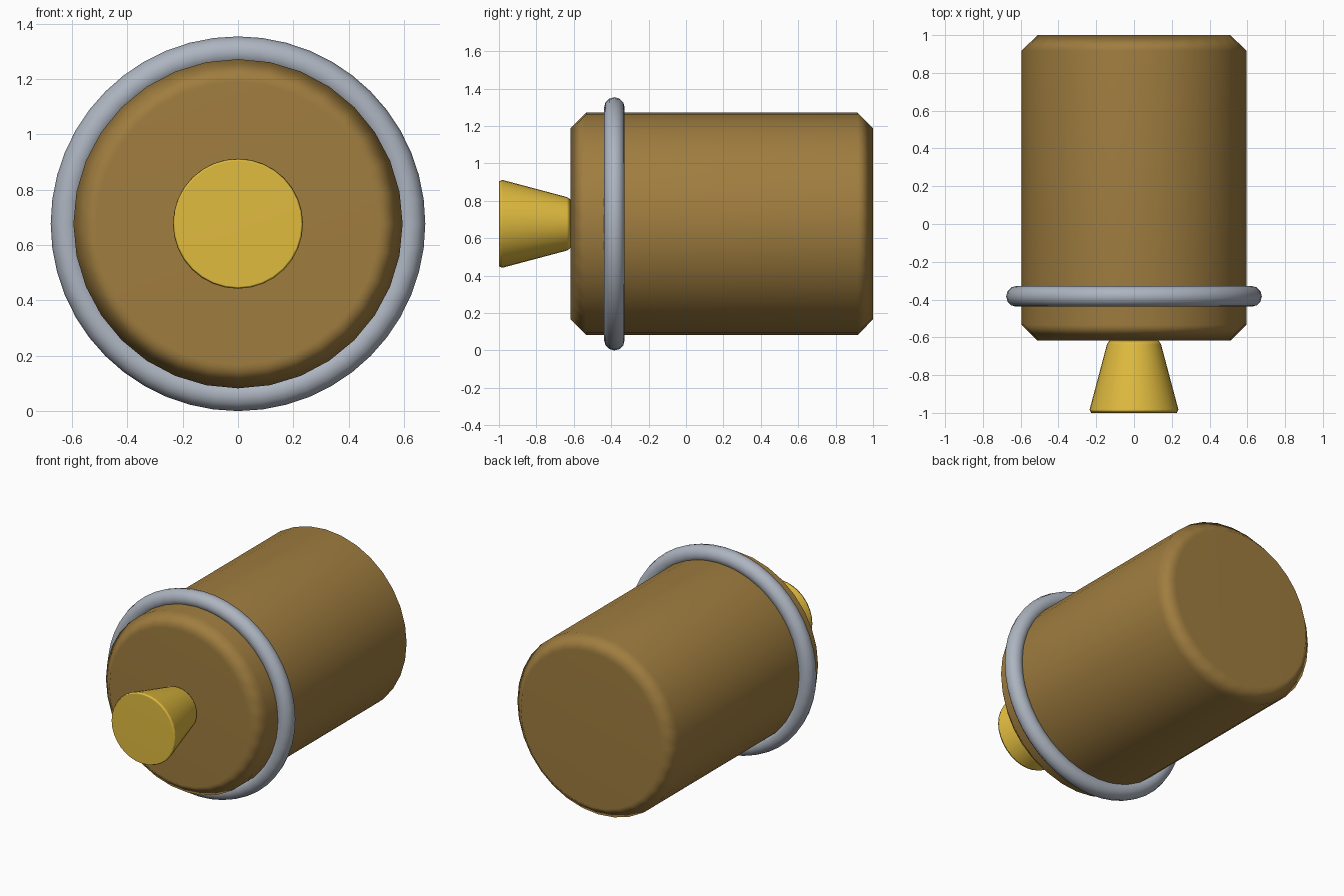
import bpy, bmesh, math

if "Cube" in bpy.data.objects:
    bpy.data.objects.remove(bpy.data.objects["Cube"])

CZ = 0.677  # height of the shared axis, which runs along y


def material(obj, name, color):
    mat = bpy.data.materials.new(name)
    mat.diffuse_color = color
    mat.use_nodes = True
    mat.node_tree.nodes["Principled BSDF"].inputs["Base Color"].default_value = mat.diffuse_color
    obj.data.materials.append(mat)


def lathe(name, profile, segments):
    """Closed solid of (y, radius) rings around the y axis, smooth with flat end caps."""
    bm = bmesh.new()
    rings = []
    for y, r in profile:
        angles = [2 * math.pi * i / segments for i in range(segments)]
        rings.append([bm.verts.new((r * math.sin(a), y, CZ + r * math.cos(a))) for a in angles])
    for a, b in zip(rings, rings[1:]):
        for i in range(segments):
            j = (i + 1) % segments
            bm.faces.new((a[i], a[j], b[j], b[i]))
    bm.faces.new(rings[0])
    bm.faces.new(rings[-1])
    bmesh.ops.recalc_face_normals(bm, faces=bm.faces)
    for f in bm.faces:
        f.smooth = True
    mesh = bpy.data.meshes.new(name)
    bm.to_mesh(mesh)
    bm.free()
    obj = bpy.data.objects.new(name, mesh)
    bpy.context.collection.objects.link(obj)
    obj.modifiers.new("Weighted normals", 'WEIGHTED_NORMAL')
    return obj


# Barrel body with chamfered ends
body = lathe("barrel_body", [(-0.617, 0.511), (-0.534, 0.595),
                             (0.917, 0.595), (1.0, 0.511)], 32)
material(body, "brown", (0.35, 0.205, 0.05, 1))

# Flared plug on the front
plug = lathe("front_plug", [(-1.0, 0.227), (-0.982, 0.235),
                            (-0.637, 0.143), (-0.615, 0.128)], 32)
material(plug, "gold", (0.75, 0.5, 0.05, 1))

# Metal hoop around the barrel
bpy.ops.mesh.primitive_torus_add(major_radius=0.622, minor_radius=0.055,
                                 major_segments=48, minor_segments=12,
                                 location=(0, -0.383, CZ),
                                 rotation=(math.pi / 2, 0, 0))
hoop = bpy.context.object
hoop.name = "hoop"
bpy.ops.object.shade_smooth()
material(hoop, "steel", (0.42, 0.46, 0.53, 1))
